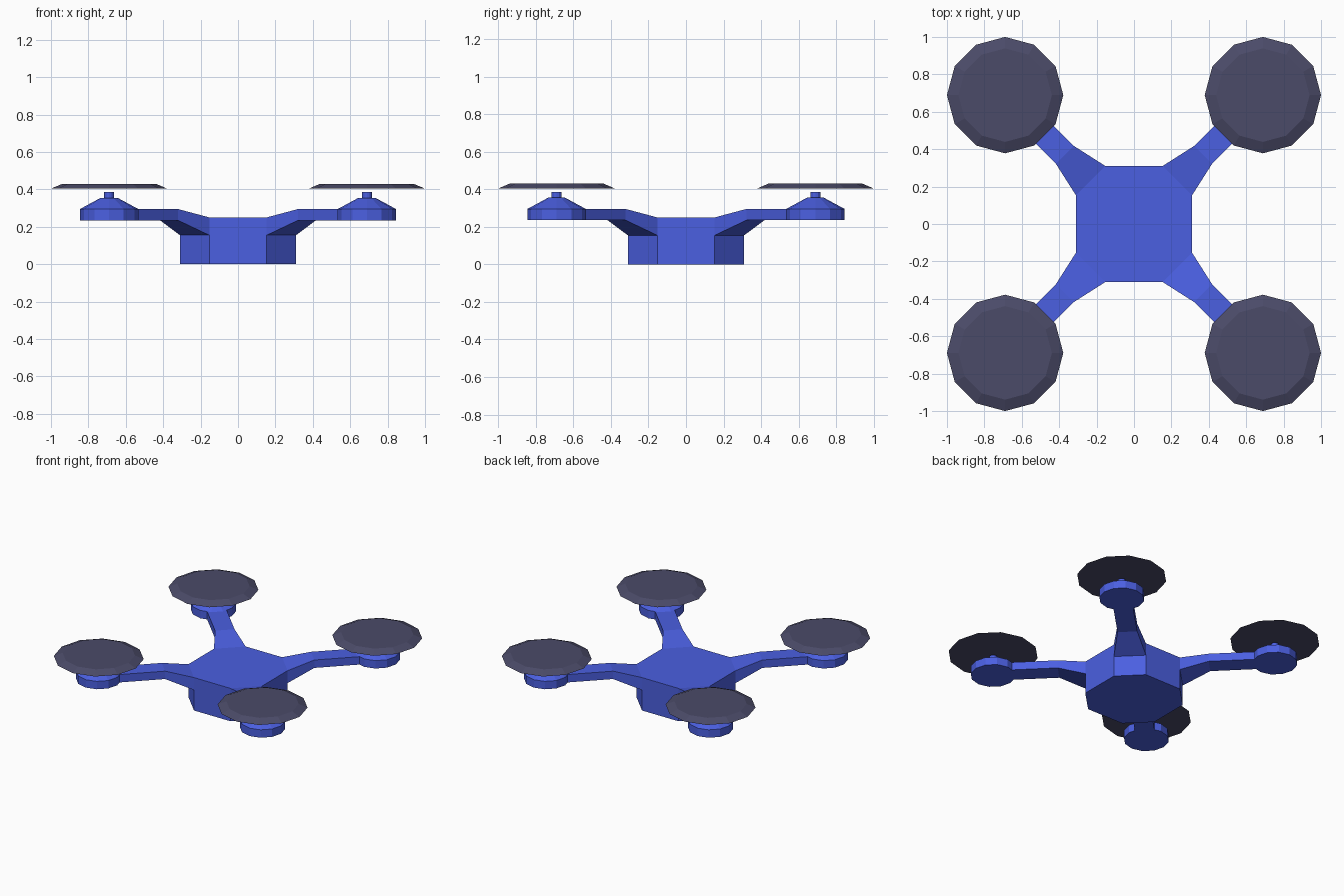
import bpy, bmesh, math
from mathutils import Vector

if "Cube" in bpy.data.objects:
    bpy.data.objects.remove(bpy.data.objects["Cube"])

R = 0.689            # rotor centre offset in x and y


def material(name, rgb):
    m = bpy.data.materials.new(name)
    m.diffuse_color = (*rgb, 1)
    m.use_nodes = True
    m.node_tree.nodes["Principled BSDF"].inputs["Base Color"].default_value = m.diffuse_color
    return m


BLUE = material("blue_shell", (0.07, 0.115, 0.75))
DARK = material("dark_rotor", (0.07, 0.07, 0.14))


def finish(bm, name, mat):
    bmesh.ops.recalc_face_normals(bm, faces=bm.faces[:])
    mesh = bpy.data.meshes.new(name)
    bm.to_mesh(mesh)
    bm.free()
    mesh.materials.append(mat)
    ob = bpy.data.objects.new(name, mesh)
    bpy.context.collection.objects.link(ob)
    return ob


def lathe(name, profile, mat, x, y, sides=12):
    """Closed solid of stacked rings from (radius, z) pairs."""
    bm = bmesh.new()
    rings = []
    for r, z in profile:
        rings.append([bm.verts.new((x + r * math.cos(2 * math.pi * i / sides),
                                    y + r * math.sin(2 * math.pi * i / sides), z))
                      for i in range(sides)])
    for a, b in zip(rings, rings[1:]):
        for i in range(sides):
            j = (i + 1) % sides
            bm.faces.new((a[i], a[j], b[j], b[i]))
    bm.faces.new(rings[0][::-1])
    bm.faces.new(rings[-1])
    return finish(bm, name, mat)


# Octagonal body, its upper corner faces pulled out into arms
bm = bmesh.new()
A, B = 0.31, 0.153
outline = [(A, -B), (A, B), (B, A), (-B, A), (-A, B), (-A, -B), (-B, -A), (B, -A)]
rings = [[bm.verts.new((x, y, z)) for x, y in outline] for z in (0, 0.155, 0.25)]
bm.faces.new(rings[0][::-1])
bm.faces.new(rings[2])
corners = []
for level in range(2):
    lo, hi = rings[level], rings[level + 1]
    for i in range(8):
        j = (i + 1) % 8
        f = bm.faces.new((lo[i], lo[j], hi[j], hi[i]))
        if level == 1 and i % 2:
            corners.append(f)
for face in corners:
    c = face.calc_center_median()
    out = Vector((c.x, c.y, 0)).normalized()
    side = Vector((-out.y, out.x, 0))
    for dist in (0.522, 0.845):
        new = bmesh.ops.extrude_discrete_faces(bm, faces=[face])["faces"][0]
        mid = new.calc_center_median().z
        for v in new.verts:
            s = 1 if v.co.dot(side) > 0 else -1
            z = 0.295 if v.co.z > mid else 0.235
            v.co = out * dist + side * s * 0.068 + Vector((0, 0, z))
        face = new
finish(bm, "body_with_arms", BLUE)

# Motor pods with shafts, and rotor discs hovering above them
for sx, h in ((-1, "left"), (1, "right")):
    for sy, d in ((-1, "front"), (1, "back")):
        lathe(f"motor_{d}_{h}",
              [(0.156, 0.235), (0.156, 0.295), (0.045, 0.355), (0.027, 0.355), (0.027, 0.385)],
              BLUE, sx * R, sy * R)
        lathe(f"rotor_{d}_{h}", [(0.311, 0.404), (0.25, 0.43)], DARK, sx * R, sy * R)
